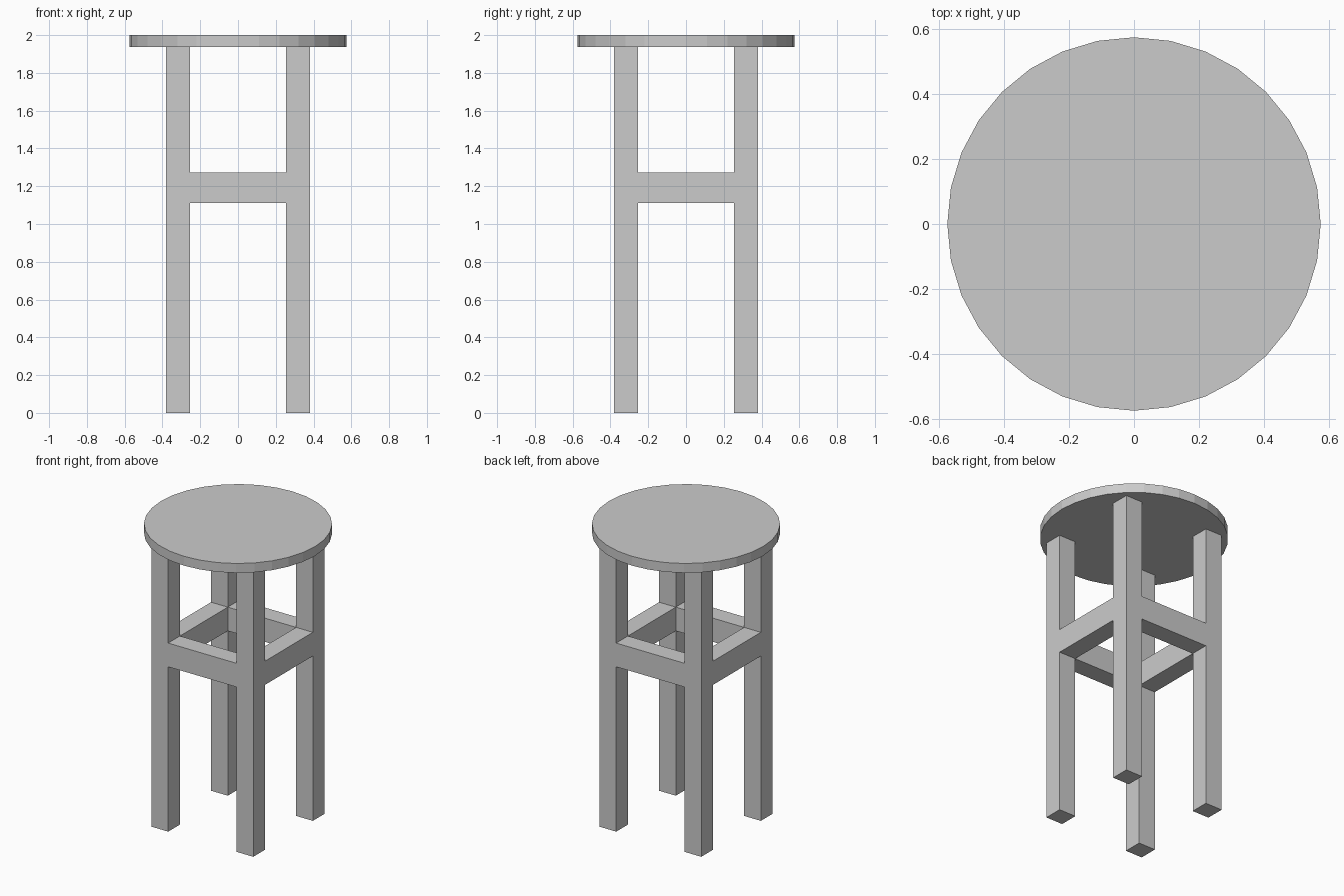
import bpy

if "Cube" in bpy.data.objects:
    bpy.data.objects.remove(bpy.data.objects["Cube"])

OUTER, INNER = 0.38, 0.255          # leg faces measured from the centre
MID, THICK = (OUTER + INNER) / 2, OUTER - INNER
SEAT_BOTTOM, TOP = 1.937, 2.0
RAIL_LOW, RAIL_HIGH = 1.112, 1.272


def box(name, x, y, z0, z1, sx, sy):
    bpy.ops.mesh.primitive_cube_add(size=1, location=(x, y, (z0 + z1) / 2))
    ob = bpy.context.object
    ob.name = name
    ob.scale = (sx, sy, z1 - z0)
    bpy.ops.object.transform_apply(location=False, rotation=False, scale=True)
    return ob


# Round seat, 32 flat sides
bpy.ops.mesh.primitive_cylinder_add(vertices=32, radius=0.575, depth=TOP - SEAT_BOTTOM,
                                    location=(0, 0, (TOP + SEAT_BOTTOM) / 2))
bpy.context.object.name = "seat"

# Four square legs
for y, depth_name in ((-MID, "front"), (MID, "back")):
    for x, side_name in ((-MID, "left"), (MID, "right")):
        box(f"{depth_name}_{side_name}_leg", x, y, 0, SEAT_BOTTOM, THICK, THICK)

# Rails between the legs, flush with the leg faces
for s, x_name, y_name in ((-1, "left", "front"), (1, "right", "back")):
    box(f"{y_name}_rail", 0, s * MID, RAIL_LOW, RAIL_HIGH, 2 * INNER, THICK)
    box(f"{x_name}_rail", s * MID, 0, RAIL_LOW, RAIL_HIGH, THICK, 2 * INNER)
